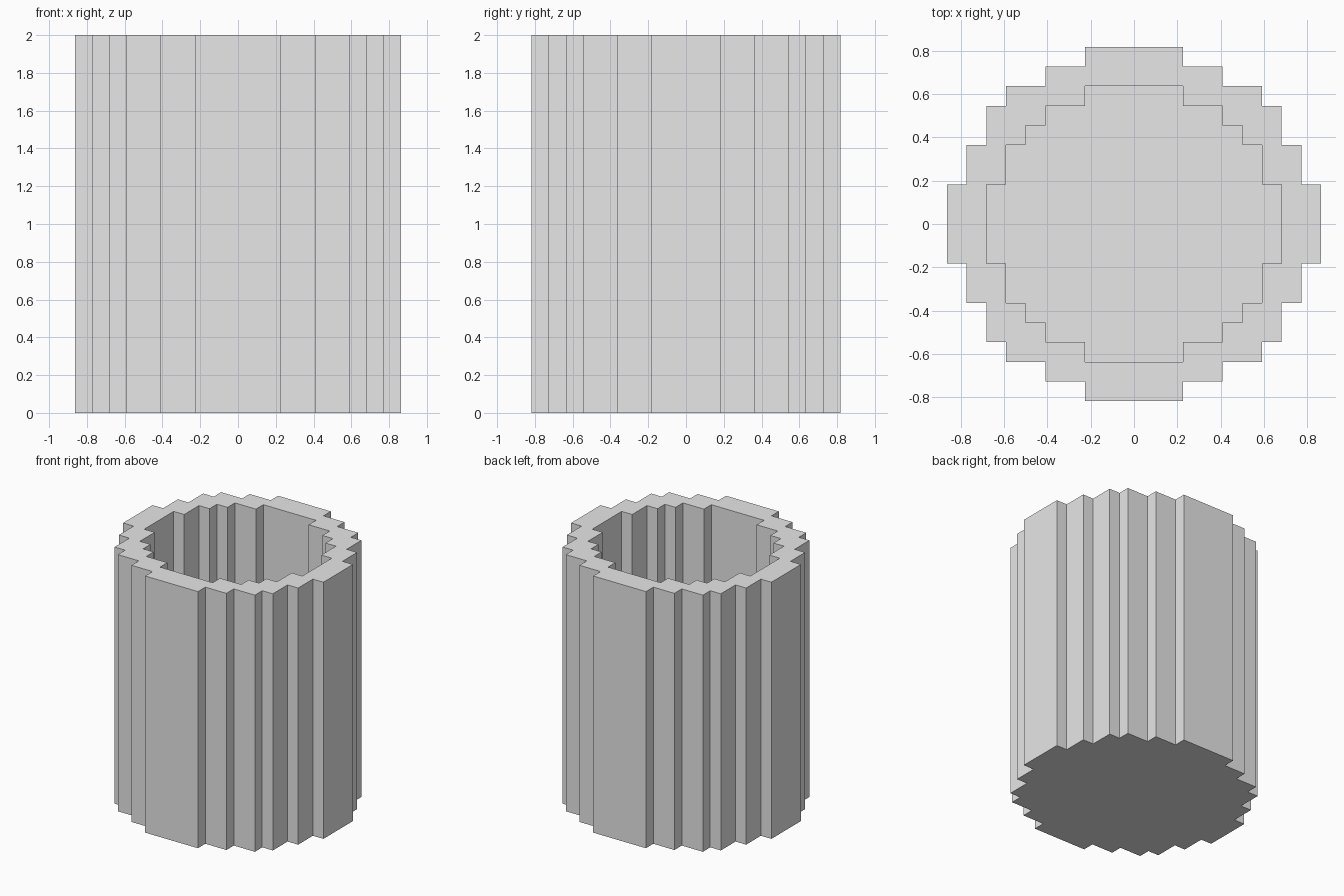
import bpy
import bmesh

cube = bpy.data.objects.get("Cube")
if cube:
    bpy.data.objects.remove(cube, do_unlink=True)

UNIT = 2 / 22          # one block
HEIGHT = 22
FLOOR = 1

# Step corners of one quarter, in blocks, from the back towards the side
OUTER = [(2.5, 9), (4.5, 8), (6.5, 7), (7.5, 6), (8.5, 4), (9.5, 2)]
INNER = [(2.5, 7), (4.5, 6), (5.5, 5), (6.5, 4), (7.5, 2)]


def stepped_outline(steps):
    """Turn quarter steps into a closed stair-stepped outline."""
    quarter = [steps[0]]
    for (x0, y0), (x1, y1) in zip(steps, steps[1:]):
        quarter += [(x0, y1), (x1, y1)]
    half = quarter + [(x, -y) for x, y in reversed(quarter)]
    return half + [(-x, y) for x, y in reversed(half)]


def add_shell(bm, outline, low, high):
    """Add upright walls with a closed bottom; return the top edges."""
    rings = [[bm.verts.new((x * UNIT, y * UNIT, z * UNIT)) for x, y in outline]
             for z in (low, high)]
    bottom, top = rings
    bm.faces.new(bottom)
    for i in range(len(outline)):
        j = (i + 1) % len(outline)
        bm.faces.new((bottom[i], bottom[j], top[j], top[i]))
    return [bm.edges.get((top[i - 1], top[i])) for i in range(len(top))]


# Hollow stepped container: outer wall, cavity, and flat rim joining them
bm = bmesh.new()
rim = add_shell(bm, stepped_outline(OUTER), 0, HEIGHT)
rim += add_shell(bm, stepped_outline(INNER), FLOOR, HEIGHT)
bmesh.ops.triangle_fill(bm, edges=rim, use_beauty=True)
bmesh.ops.recalc_face_normals(bm, faces=bm.faces[:])

mesh = bpy.data.meshes.new("stepped_container")
bm.to_mesh(mesh)
bm.free()
container = bpy.data.objects.new("stepped_container", mesh)
bpy.context.collection.objects.link(container)

# Plain grey
grey = bpy.data.materials.new("light_grey")
grey.use_nodes = True
grey.diffuse_color = (0.8, 0.8, 0.8, 1)
grey.node_tree.nodes["Principled BSDF"].inputs["Base Color"].default_value = (0.8, 0.8, 0.8, 1)
mesh.materials.append(grey)
